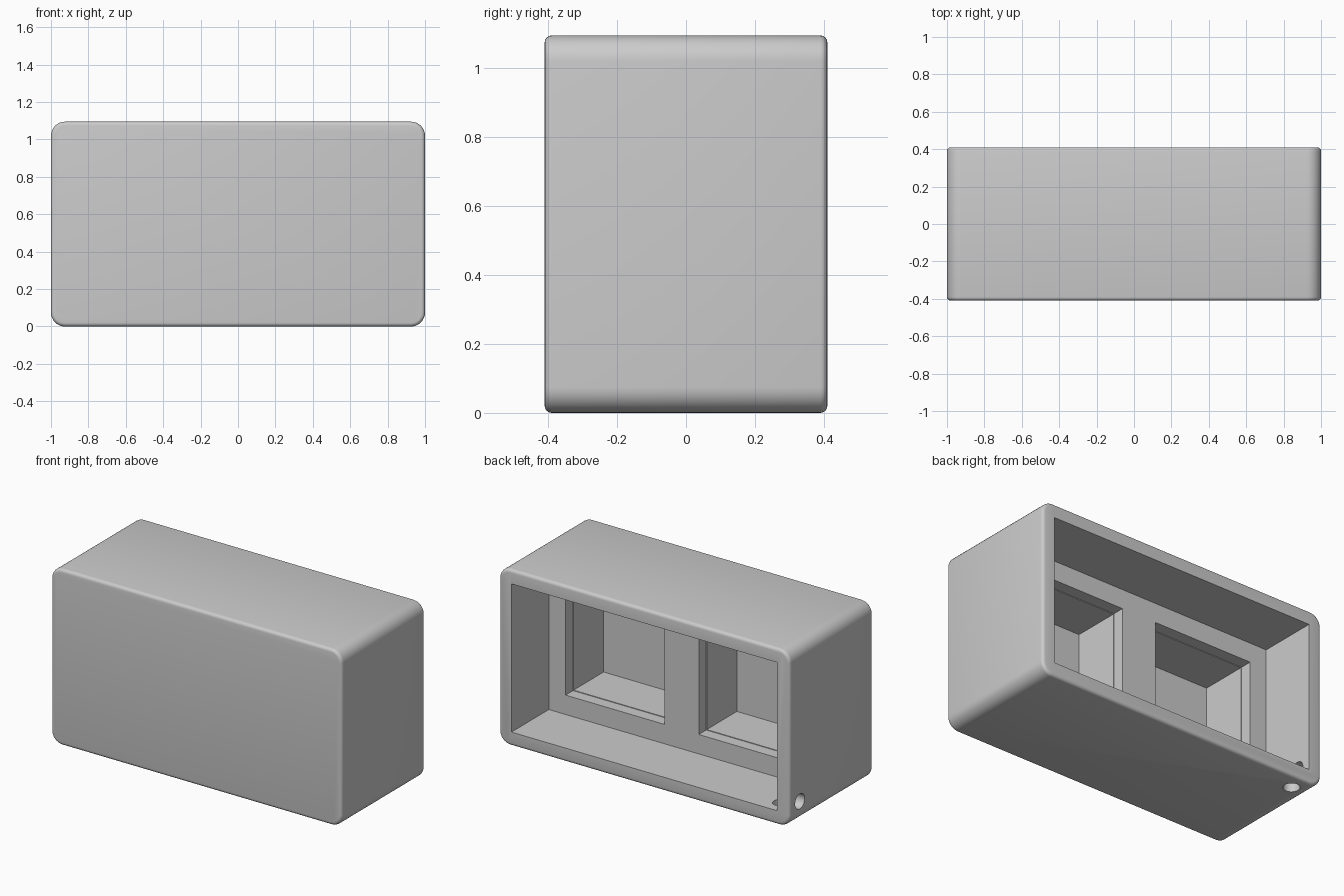
import bpy
import bmesh
import math
from mathutils import Matrix

cube = bpy.data.objects.get("Cube")
if cube:
    bpy.data.objects.remove(cube, do_unlink=True)

HEIGHT, BACK, WALL = 1.095, 0.41, 0.087
MID = HEIGHT / 2

grey = bpy.data.materials.new("plain_grey")
grey.use_nodes = True
grey.diffuse_color = (0.6, 0.6, 0.6, 1)
grey.node_tree.nodes["Principled BSDF"].inputs["Base Color"].default_value = (0.6, 0.6, 0.6, 1)


def make_object(name, bm):
    mesh = bpy.data.meshes.new(name)
    bm.to_mesh(mesh)
    bm.free()
    obj = bpy.data.objects.new(name, mesh)
    bpy.context.collection.objects.link(obj)
    mesh.materials.append(grey)
    return obj


def box(x, y, z):
    """Box mesh spanning the given (low, high) ranges."""
    bm = bmesh.new()
    bmesh.ops.create_cube(bm, size=1)
    for v in bm.verts:
        v.co = [lo + (c + 0.5) * (hi - lo) for c, (lo, hi) in zip(v.co, (x, y, z))]
    return bm


def cut(target, bm):
    """Subtract a mesh from the target and discard the cutter."""
    cutter = make_object("cutter", bm)
    cutter.hide_render = True
    mod = target.modifiers.new("cut", 'BOOLEAN')
    mod.operation = 'DIFFERENCE'
    mod.solver = 'EXACT'
    mod.object = cutter
    bpy.context.view_layer.objects.active = target
    bpy.ops.object.modifier_apply(modifier=mod.name)
    bpy.data.objects.remove(cutter, do_unlink=True)


# Outer block: large corner radius, then a small fillet round front and back
bm = box((-1, 1), (-BACK, BACK), (0, HEIGHT))
corners = [e for e in bm.edges if abs(e.verts[0].co.y - e.verts[1].co.y) > 0.1]
bmesh.ops.bevel(bm, geom=corners, offset=0.075, segments=8, profile=0.5, affect='EDGES')
rims = [e for e in bm.edges if abs(e.verts[0].co.y - e.verts[1].co.y) < 0.01]
bmesh.ops.bevel(bm, geom=rims, offset=0.02, segments=4, profile=0.5, affect='EDGES')
housing = make_object("housing", bm)

# Wide open cavity at the back
cut(housing, box((WALL - 1, 1 - WALL), (0.043, 0.6), (WALL, HEIGHT - WALL)))

# Two square recesses, each with a fine ledge just inside its mouth
for side in (-1, 1):
    for half, floor in ((0.34, -0.03), (0.336, -0.325)):
        cx = side * 0.458
        cut(housing, box((cx - half, cx + half), (floor, 0.2), (MID - half, MID + half)))

# Cable holes through the side wall and the bottom wall
for centre, turn in (((-0.98, 0.31, 0.13), math.pi / 2), ((-0.87, 0.31, 0.02), 0)):
    bm = bmesh.new()
    bmesh.ops.create_cone(bm, cap_ends=True, segments=32, radius1=0.047, radius2=0.047, depth=0.2,
                          matrix=Matrix.Translation(centre) @ Matrix.Rotation(turn, 4, 'Y'))
    cut(housing, bm)

# Smooth fillets, crisp inner edges
bpy.ops.object.select_all(action='DESELECT')
housing.select_set(True)
bpy.context.view_layer.objects.active = housing
bpy.ops.object.shade_smooth_by_angle(angle=math.radians(30))
